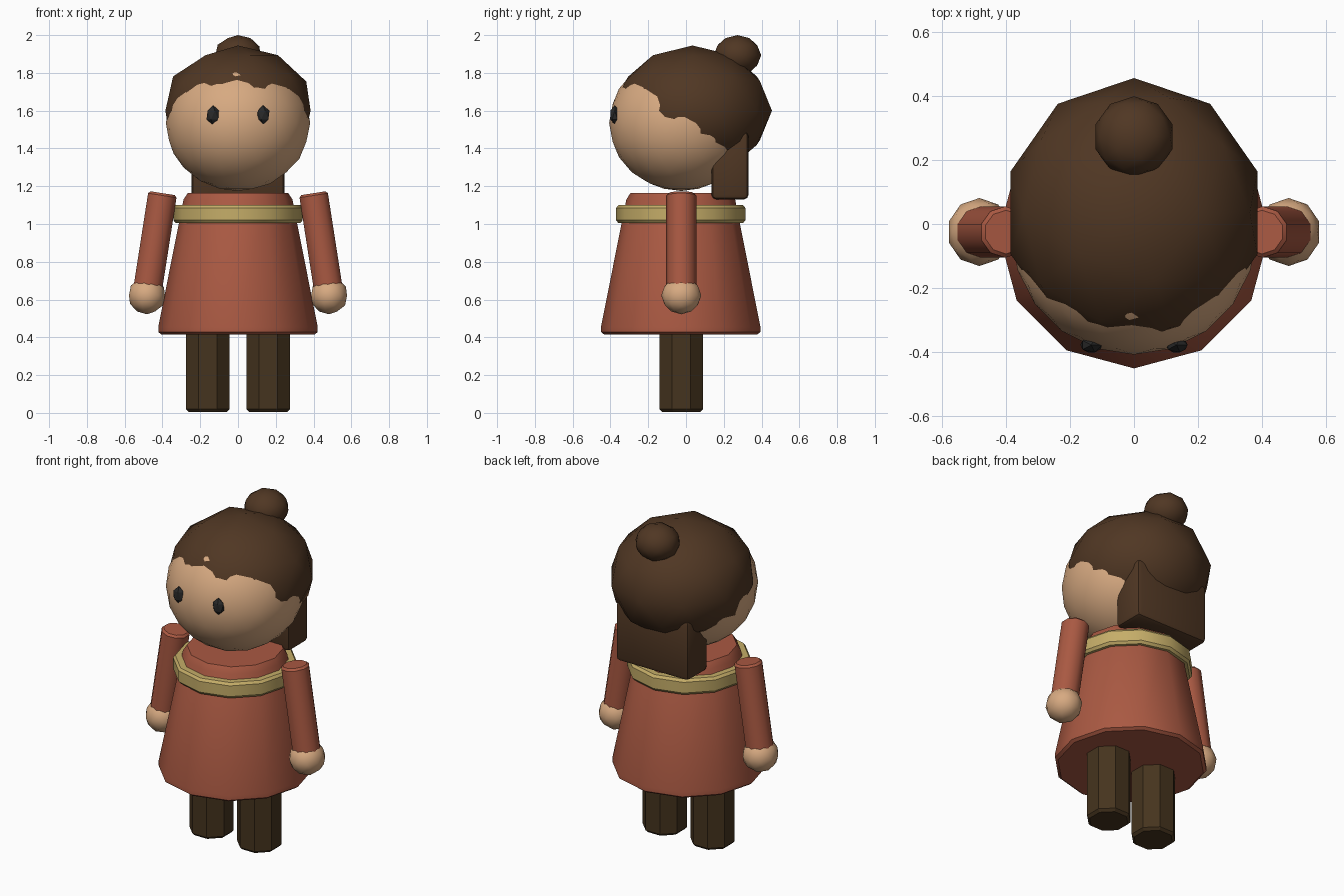
import bpy, bmesh, math
from mathutils import Vector, Matrix

if "Cube" in bpy.data.objects:
    bpy.data.objects.remove(bpy.data.objects["Cube"])


def material(name, rgb):
    m = bpy.data.materials.new(name)
    m.diffuse_color = (*rgb, 1)
    m.use_nodes = True
    m.node_tree.nodes["Principled BSDF"].inputs["Base Color"].default_value = m.diffuse_color
    return m


CLOTH = material("cloth", (0.40, 0.10, 0.055))
SKIN = material("skin", (0.68, 0.40, 0.22))
HAIR = material("brown_hair", (0.08, 0.038, 0.017))
GOLD = material("trim", (0.56, 0.42, 0.14))
WOOD = material("leggings", (0.06, 0.034, 0.013))
DARK = material("dark", (0.022, 0.022, 0.022))


def finish(name, bm, mat, smooth):
    """Turn a bmesh into an object, smooth below the given angle (0 = flat)."""
    bmesh.ops.recalc_face_normals(bm, faces=bm.faces)
    mesh = bpy.data.meshes.new(name)
    bm.to_mesh(mesh)
    bm.free()
    ob = bpy.data.objects.new(name, mesh)
    bpy.context.collection.objects.link(ob)
    mesh.materials.append(mat)
    if smooth:
        bpy.ops.object.select_all(action='DESELECT')
        ob.select_set(True)
        bpy.context.view_layer.objects.active = ob
        bpy.ops.object.shade_smooth_by_angle(angle=math.radians(smooth))
    return ob


def lathe(name, profile, sides, mat, matrix, smooth=0, turn=0.0, ring=False):
    """Revolve (radius, z) points; capped solid, or closed ring profile."""
    bm = bmesh.new()
    loops = []
    for r, z in profile:
        angles = [turn + math.tau * i / sides for i in range(sides)]
        loops.append([bm.verts.new((r * math.cos(a), r * math.sin(a), z)) for a in angles])
    pairs = list(zip(loops, loops[1:]))
    if ring:
        pairs.append((loops[-1], loops[0]))
    else:
        bm.faces.new(loops[0])
        bm.faces.new(loops[-1])
    for a, b in pairs:
        for i in range(sides):
            j = (i + 1) % sides
            bm.faces.new((a[i], a[j], b[j], b[i]))
    bm.transform(matrix)
    return finish(name, bm, mat, smooth)


def ball(name, centre, radii, detail, mat, smooth=60):
    bm = bmesh.new()
    bmesh.ops.create_icosphere(bm, subdivisions=detail, radius=1)
    bm.transform(Matrix.Translation(centre) @ Matrix.Diagonal((*radii, 1)))
    return finish(name, bm, mat, smooth)


AXIS = Matrix.Translation((0, -0.028, 0))

# Dress and neck trim
lathe("dress", [(0.405, 0.415), (0.422, 0.428), (0.422, 0.455), (0.288, 1.13),
                (0.265, 1.165)], 12, CLOTH, AXIS, smooth=33)
lathe("collar", [(0.27, 1.005), (0.33, 1.005), (0.342, 1.02), (0.342, 1.085),
                 (0.33, 1.10), (0.27, 1.10)], 12, GOLD, AXIS, smooth=33, ring=True)

# Limbs, hands and eyes, one per side
for side, s in (("left", -1), ("right", 1)):
    lathe(side + "_leg", [(0.11, 0.005), (0.125, 0.02), (0.125, 0.5)], 8, WOOD,
          Matrix.Translation((s * 0.16, -0.025, 0)), turn=math.pi / 8)
    bottom, top = Vector((s * 0.482, -0.025, 0.63)), Vector((s * 0.399, -0.025, 1.163))
    d = top - bottom
    place = Matrix.Translation(bottom) @ d.to_track_quat('Z', 'Y').to_matrix().to_4x4()
    lathe(side + "_arm", [(0.08, 0), (0.08, d.length - 0.012), (0.068, d.length)],
          10, CLOTH, place, smooth=40)
    ball(side + "_hand", (s * 0.482, -0.025, 0.622), (0.1, 0.106, 0.1), 2, SKIN)
    ball(side + "_eye", (s * 0.133, -0.377, 1.577), (0.038, 0.027, 0.052), 1, DARK, 0)

# Head, with the hair shell overlapping it to form the hairline
ball("head", (0, -0.025, 1.535), (0.382, 0.382, 0.36), 3, SKIN)
ball("hair", (0, 0.035, 1.6), (0.404, 0.42, 0.345), 2, HAIR)
ball("hair_bun", (0, 0.272, 1.893), (0.126, 0.126, 0.107), 2, HAIR)

# Hair hanging at the back
bm = bmesh.new()
bmesh.ops.create_cube(bm, size=1)
bm.transform(Matrix.Translation((0, 0.233, 1.31)) @ Matrix.Diagonal((0.49, 0.196, 0.36, 1)))
bmesh.ops.bevel(bm, geom=bm.edges[:], offset=0.025, segments=2, profile=0.5, affect='EDGES')
finish("back_hair", bm, HAIR, 40)
